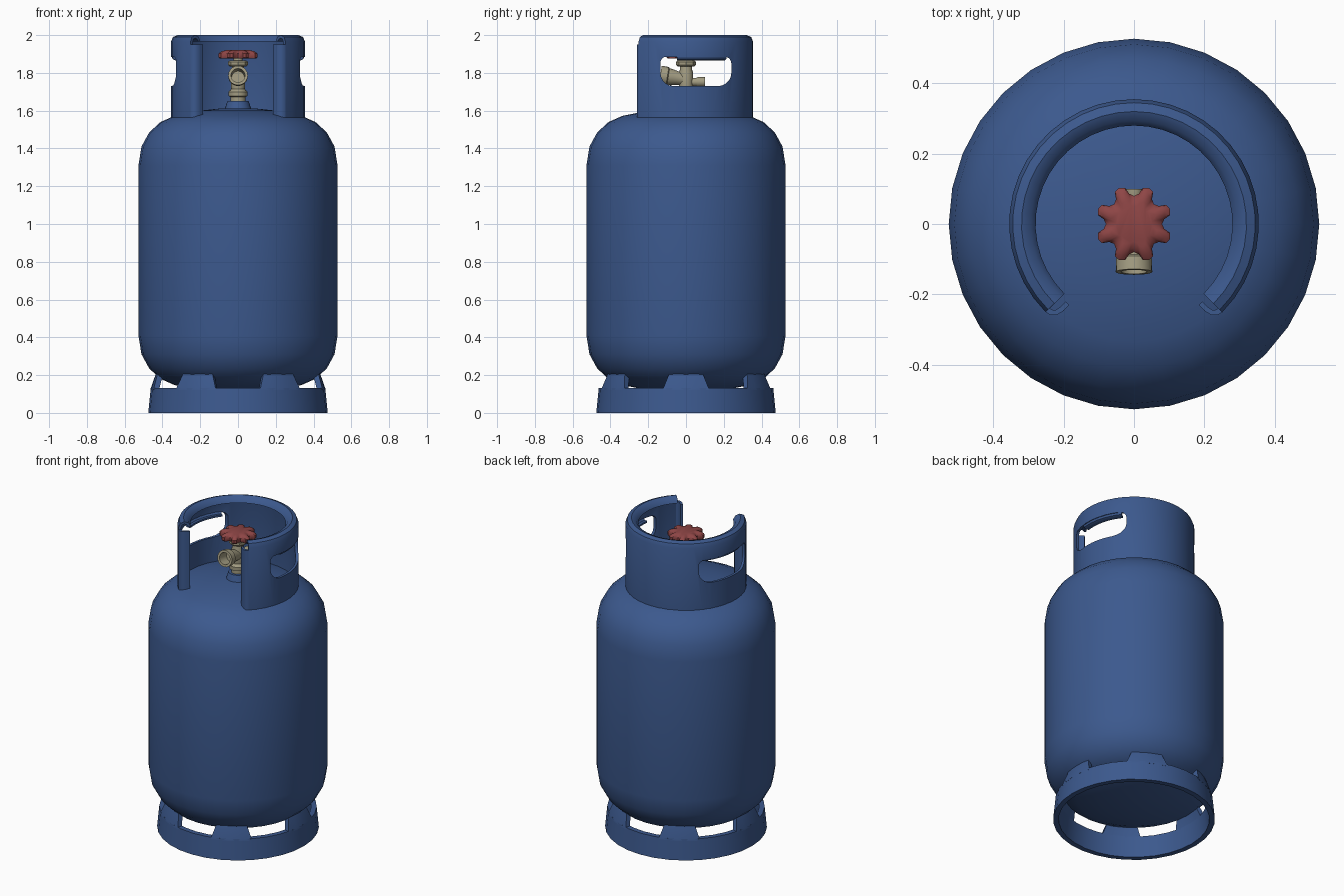
import bpy, bmesh
from math import radians, sin, cos, pi
from mathutils import Matrix, Vector

if "Cube" in bpy.data.objects:
    bpy.data.objects.remove(bpy.data.objects["Cube"])


def material(name, rgb):
    m = bpy.data.materials.new(name)
    m.diffuse_color = (*rgb, 1)
    m.use_nodes = True
    m.node_tree.nodes["Principled BSDF"].inputs["Base Color"].default_value = m.diffuse_color
    return m


BLUE = material("blue_paint", (0.045, 0.10, 0.27))
RED = material("red_plastic", (0.27, 0.06, 0.06))
BRASS = material("dull_brass", (0.36, 0.33, 0.22))


def finish(name, bm, mat=None, angle=40, matrix=None):
    bmesh.ops.remove_doubles(bm, verts=bm.verts, dist=1e-5)
    bmesh.ops.recalc_face_normals(bm, faces=bm.faces)
    if matrix:
        bm.transform(matrix)
    me = bpy.data.meshes.new(name)
    bm.to_mesh(me)
    bm.free()
    ob = bpy.data.objects.new(name, me)
    bpy.context.collection.objects.link(ob)
    if mat:
        me.materials.append(mat)
    smooth(ob, angle)
    return ob


def smooth(ob, angle=40):
    bpy.ops.object.select_all(action='DESELECT')
    ob.select_set(True)
    bpy.context.view_layer.objects.active = ob
    bpy.ops.object.shade_smooth_by_angle(angle=radians(angle))


def lathe(name, profile, mat, segs=32, closed=False, matrix=None, angle=40):
    """Full turn of (radius, height) points around z."""
    bm = bmesh.new()
    rings = [[bm.verts.new((r * cos(2 * pi * i / segs), r * sin(2 * pi * i / segs), z))
              for i in range(segs)] for r, z in profile]
    pairs = list(zip(rings, rings[1:])) + ([(rings[-1], rings[0])] if closed else [])
    for a, b in pairs:
        for i in range(segs):
            j = (i + 1) % segs
            bm.faces.new((a[i], a[j], b[j], b[i]))
    return finish(name, bm, mat, angle, matrix)


def arc_solid(name, section, centre, mat, segs):
    """Closed section of (radius, z, half angle) swept along part of a circle."""
    bm = bmesh.new()
    cols = []
    for i in range(segs + 1):
        t = 2 * i / segs - 1
        col = []
        for r, z, half in section:
            a = radians(centre + t * half)
            col.append(bm.verts.new((r * cos(a), r * sin(a), z)))
        cols.append(col)
    n = len(section)
    for a, b in zip(cols, cols[1:]):
        for k in range(n):
            m = (k + 1) % n
            bm.faces.new((a[k], a[m], b[m], b[k]))
    bm.faces.new(cols[0])
    bm.faces.new(cols[-1])
    return finish(name, bm, mat)


def prism(name, base, offset, mat=None, angle=40):
    """Outline of 3D points pushed along an offset."""
    bm = bmesh.new()
    f = bm.faces.new([bm.verts.new(p) for p in base])
    ext = bmesh.ops.extrude_face_region(bm, geom=[f], use_keep_orig=True)
    bmesh.ops.translate(bm, vec=Vector(offset),
                        verts=[g for g in ext["geom"] if isinstance(g, bmesh.types.BMVert)])
    return finish(name, bm, mat, angle)


# Tank body: the lower dome mirrors the upper one
dome = [(0.527, 1.31), (0.511, 1.41), (0.47, 1.485), (0.41, 1.54),
        (0.335, 1.573), (0.20, 1.60), (0.09, 1.612), (0, 1.615)]
body = [(r, 1.72 - z) for r, z in reversed(dome)] + dome
lathe("tank_body", body, BLUE, angle=60)

# Foot ring with six tabs
lathe("foot_ring", [(0.475, 0), (0.462, 0.132), (0.43, 0.132), (0.443, 0)], BLUE, closed=True)
for k in range(6):
    arc_solid("foot_tab", [(0.463, 0.12, 15.2), (0.461, 0.132, 15), (0.436, 0.205, 12),
                           (0.406, 0.205, 12), (0.43, 0.132, 15), (0.432, 0.12, 15.2)],
              60 * k, BLUE, 4)

# Guard collar with rolled rim, open at the front
roll = [(0.355, 1.555), (0.355, 1.965), (0.345, 1.99), (0.32, 2.0), (0.294, 1.99),
        (0.28, 1.965), (0.295, 1.965), (0.305, 1.978), (0.32, 1.984), (0.333, 1.978),
        (0.339, 1.96), (0.339, 1.555)]
collar = arc_solid("guard_collar", [(r, z, 135) for r, z in roll], 90, BLUE, 32)

# Rounded hand holes through both sides of the collar
hole = []
for cy, cz, rad, start in ((0.17, 1.80, 0.07, 270), (0.205, 1.85, 0.035, 0),
                           (-0.105, 1.855, 0.03, 90), (-0.065, 1.80, 0.07, 180)):
    for s in range(6):
        a = radians(start + 18 * s)
        hole.append((-0.6, cy + rad * cos(a), cz + rad * sin(a)))
cutter = prism("hand_hole_cutter", hole, (1.2, 0, 0))
cutter.hide_render = True
mod = collar.modifiers.new("hand_holes", 'BOOLEAN')
mod.operation = 'DIFFERENCE'
mod.object = cutter
bpy.context.view_layer.objects.active = collar
bpy.ops.object.modifier_apply(modifier=mod.name)
bpy.data.objects.remove(cutter)
smooth(collar)

for side in (-1, 1):
    # Folded grip above each hand hole
    arc_solid("hand_grip", [(0.352, 1.89, 23), (0.346, 1.873, 23), (0.33, 1.865, 23),
                            (0.312, 1.868, 23), (0.312, 1.88, 23), (0.33, 1.879, 23),
                            (0.339, 1.89, 23)],
              15 if side > 0 else 165, BLUE, 8)
    # Curled front edge of the collar
    curl = [(0.251, -0.251), (0.238, -0.259), (0.22, -0.259), (0.20, -0.247), (0.184, -0.23),
            (0.194, -0.22), (0.209, -0.235), (0.222, -0.244), (0.231, -0.244), (0.24, -0.24)]
    prism("collar_front_edge", [(side * x, y, 1.565) for x, y in curl], (0, 0, 0.385), BLUE)

# Valve boss and upright valve
lathe("valve_boss", [(0.075, 1.59), (0.068, 1.615), (0.056, 1.652), (0, 1.652)], BLUE, 24)
lathe("valve_stem", [(0.04, 1.645), (0.04, 1.672), (0.05, 1.677), (0.05, 1.70), (0.042, 1.708),
                     (0.036, 1.715), (0.038, 1.73), (0.038, 1.80), (0.033, 1.815),
                     (0.033, 1.835), (0.024, 1.865), (0.024, 1.885), (0, 1.885)], BRASS, 16)
lathe("valve_nut", [(0, 1.833), (0.044, 1.833), (0.053, 1.842), (0.053, 1.858),
                    (0.044, 1.866), (0, 1.866)], BRASS, 8, angle=30)

# Front outlet, tilted slightly up and hollow, and small rear port
lathe("front_outlet", [(0, 0), (0.034, 0), (0.036, 0.045), (0.043, 0.075), (0.045, 0.095),
                       (0.051, 0.10), (0.052, 0.138), (0.037, 0.138), (0.034, 0.07), (0, 0.07)],
      BRASS, 20, matrix=Matrix.Translation((0, 0, 1.765)) @ Matrix.Rotation(radians(81), 4, 'X'))
lathe("rear_port", [(0, 0), (0.022, 0), (0.022, 0.055), (0.025, 0.06), (0.025, 0.10), (0, 0.10)],
      BRASS, 16, matrix=Matrix.Translation((0, 0, 1.752)) @ Matrix.Rotation(radians(-90), 4, 'X'))

# Eight-lobed handwheel with a chamfered top
bm = bmesh.new()
rings = []
for z, scale in ((1.875, 0.93), (1.882, 1.0), (1.902, 1.0), (1.914, 0.85), (1.92, 0.62)):
    ring = []
    for k in range(8):
        for off, r in ((0, 0.08), (9, 0.087), (14, 0.106), (22.5, 0.111), (31, 0.106), (36, 0.087)):
            a = radians(45 * k + off)
            ring.append(bm.verts.new((r * scale * cos(a), r * scale * sin(a), z)))
    rings.append(ring)
n = len(rings[0])
for a, b in zip(rings, rings[1:]):
    for i in range(n):
        bm.faces.new((a[i], a[(i + 1) % n], b[(i + 1) % n], b[i]))
bm.faces.new(rings[0])
bm.faces.new(rings[-1])
finish("handwheel", bm, RED, 35)
